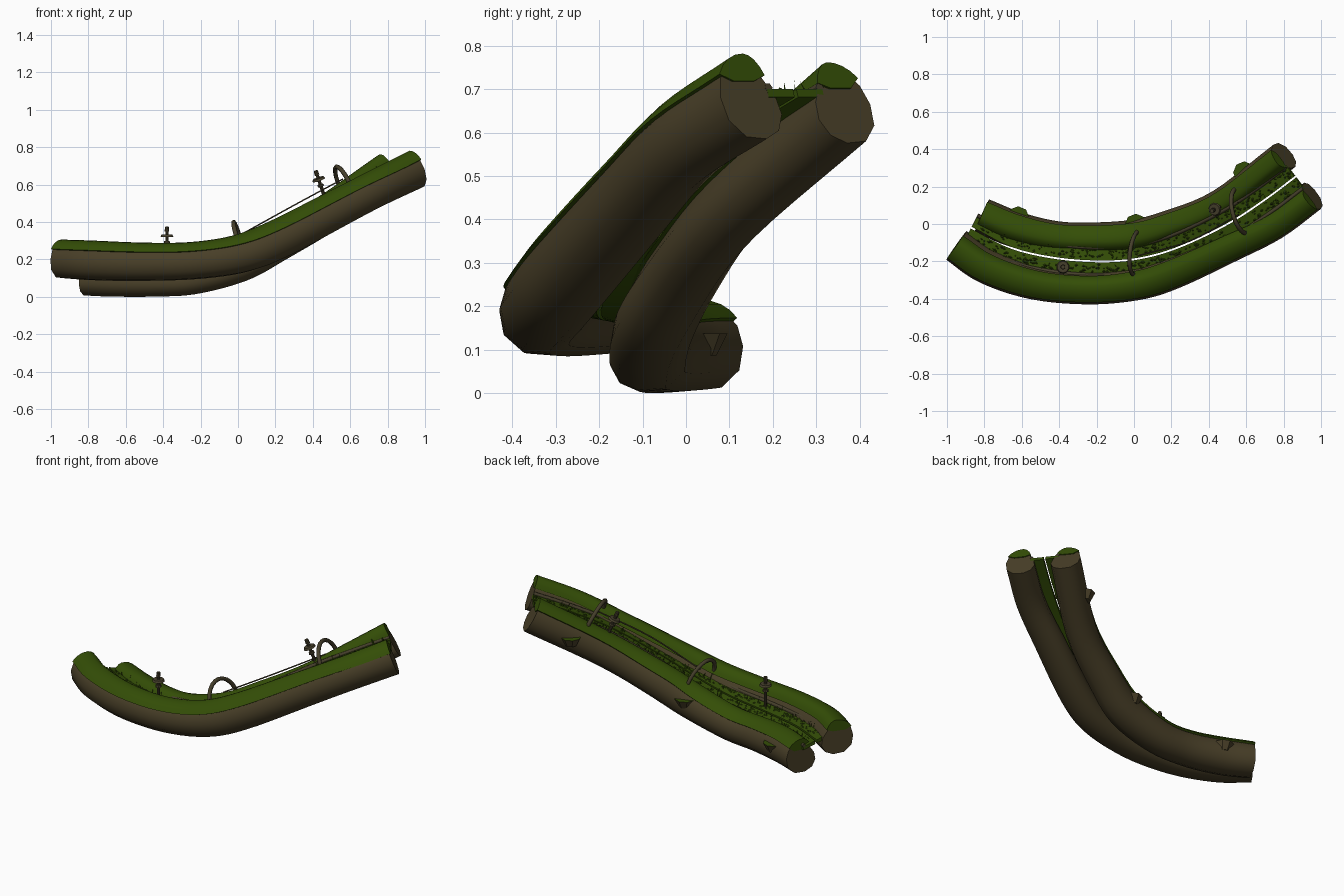
import bpy, bmesh, math, random
from mathutils import Vector

random.seed(4)
cube = bpy.data.objects.get("Cube")
if cube:
    bpy.data.objects.remove(cube, do_unlink=True)
UP = Vector((0, 0, 1))


def material(name, rgb):
    m = bpy.data.materials.new(name)
    m.use_nodes = True
    m.diffuse_color = (*rgb, 1)
    bsdf = m.node_tree.nodes["Principled BSDF"]
    bsdf.inputs["Base Color"].default_value = (*rgb, 1)
    bsdf.inputs["Roughness"].default_value = 0.9
    return m


bark = material("bark", (0.066, 0.05, 0.021))
moss = material("moss", (0.034, 0.076, 0.002))
turf = material("dark_turf", (0.024, 0.05, 0.003))
vine = material("vine", (0.06, 0.049, 0.024))


def finish(name, bm, mats, angle=35):
    bmesh.ops.recalc_face_normals(bm, faces=bm.faces)
    mesh = bpy.data.meshes.new(name)
    bm.to_mesh(mesh)
    bm.free()
    for m in mats:
        mesh.materials.append(m)
    ob = bpy.data.objects.new(name, mesh)
    bpy.context.collection.objects.link(ob)
    bpy.ops.object.select_all(action='DESELECT')
    ob.select_set(True)
    bpy.context.view_layer.objects.active = ob
    bpy.ops.object.shade_smooth_by_angle(angle=math.radians(angle))
    return ob


def smooth_path(points, steps=5):
    """Spline through the given points."""
    p = [Vector(q) for q in points]
    p = [2 * p[0] - p[1]] + p + [2 * p[-1] - p[-2]]
    out = []
    for a, b, c, d in zip(p, p[1:], p[2:], p[3:]):
        for i in range(steps):
            t = i / steps
            out.append(b + (c - a) * t / 2 + (2 * a - 5 * b + 4 * c - d) * t * t / 2
                       + (3 * b - a - 3 * c + d) * t ** 3 / 2)
    return out + [p[-2]]


def frames(path):
    """Centre, sideways and upward direction at each path point."""
    out = []
    for i, c in enumerate(path):
        t = (path[min(i + 1, len(path) - 1)] - path[max(i - 1, 0)]).normalized()
        side = UP.cross(t).normalized()
        out.append((c, side, t.cross(side)))
    return out


def loft(name, path, section, mat, angle=35):
    """Sweep a closed section(u) of (side, height) pairs along the path."""
    bm = bmesh.new()
    fr = frames(path)
    rings = [[bm.verts.new(c + s * a + h * b) for a, b in section(i / (len(fr) - 1))]
             for i, (c, s, h) in enumerate(fr)]
    for r, q in zip(rings, rings[1:]):
        for j in range(len(r)):
            k = (j + 1) % len(r)
            bm.faces.new((r[j], r[k], q[k], q[j]))
    bm.faces.new(rings[0])
    bm.faces.new(rings[-1])
    return finish(name, bm, [mat], angle)


def tube(name, points, radius, mat):
    cu = bpy.data.curves.new(name, 'CURVE')
    cu.dimensions = '3D'
    cu.bevel_depth, cu.bevel_resolution, cu.use_fill_caps = radius, 1, True
    sp = cu.splines.new('POLY')
    sp.points.add(len(points) - 1)
    for pt, q in zip(sp.points, points):
        pt.co = (*q, 1)
    cu.materials.append(mat)
    ob = bpy.data.objects.new(name, cu)
    bpy.context.collection.objects.link(ob)
    bpy.ops.object.select_all(action='DESELECT')
    ob.select_set(True)
    bpy.context.view_layer.objects.active = ob
    bpy.ops.object.convert(target='MESH')


front = smooth_path([(-.945, -.11, .2), (-.78, -.22, .192), (-.53, -.305, .185),
                     (-.25, -.333, .19), (0, -.31, .225), (.2, -.25, .30),
                     (.5, -.115, .455), (.74, 0, .58), (.945, .15, .68)])
back = smooth_path([(-.815, .04, .108), (-.65, -.03, .104), (-.45, -.078, .1),
                    (-.25, -.09, .11), (0, -.078, .18), (.2, -.02, .285),
                    (.47, .1, .44), (.8, .355, .665)])
middle = smooth_path([(-.87, -.02, .195), (-.65, -.13, .185), (-.4, -.185, .187),
                      (-.15, -.2, .21), (.05, -.18, .275), (.25, -.12, .38),
                      (.5, .0, .525), (.7, .13, .625), (.86, .25, .7)])


def ring(radius, start, end, n):
    return [(radius * math.cos(math.radians(start + (end - start) * i / n)),
             radius * math.sin(math.radians(start + (end - start) * i / n)))
            for i in range(n + 1)]


# Two curved logs: broad below, narrow on the walkway side, moss along the crest
TRUNK = [(-.086, .048), (-.1, 0), (-.09, -.055), (-.045, -.095), (.02, -.1), (.066, -.08),
         (.088, -.04), (.08, .005), (.048, .05), (.015, .092), (-.045, .087)]
for label, path, inward, edge in (("front", front, 1, 148), ("back", back, -1, 142)):
    def taper(u):
        return inward * (1 - 0.13 * u ** 4)

    def trunk(u):
        k = 1 + 0.03 * math.sin(13 * u)
        return [(a * taper(u) * k, b * k) for a, b in TRUNK]

    def blanket(u):
        r = 0.106 + 0.003 * math.sin(13 * u)
        arc = [(a * 0.62 if a > 0 else a, b) for a, b in ring(r, 30, edge, 8)]
        return [(a * taper(u), b) for a, b in arc + [(-.05, .04), (.02, .04)]]

    loft(label + "_log", path, trunk, bark, angle=75)
    first = path[0] + (path[0] - path[1]).normalized() * 0.005
    last = path[-1] + (path[-1] - path[-2]).normalized() * 0.005
    loft(label + "_log_moss", [first] + path[1:-1] + [last], blanket, moss, angle=40)


# Walkway of two mossy strips with a slit between them, edged by roots
def bank(u):
    return -0.3 * max(0, 1 - 1.6 * u)


for label, sgn in (("front", -1), ("back", 1)):
    def strip(u):
        a, b, k = sgn * 0.005, sgn * 0.08, bank(u)
        return [(a, a * k), (b, b * k), (b, b * k - 0.02), (a, a * k - 0.02)]

    def root(u):
        return [(sgn * 0.074 + a, sgn * 0.074 * bank(u) + 0.004 + b)
                for a, b in ring(0.011, 0, 300, 5)]

    loft(label + "_walkway", middle, strip, moss)
    loft(label + "_edge_root", middle, root, vine, angle=70)

# Small grass blades and dark tufts scattered on the walkway
bm = bmesh.new()
fr = frames(middle)
for i in range(420):
    k = random.randrange(1, len(fr) - 1)
    c, s, h = fr[k]
    off = random.choice((-1, 1)) * random.uniform(0.016, 0.062)
    along = (fr[k + 1][0] - c) * random.random()
    base = c + along + s * off + h * (off * bank(k / (len(fr) - 1)))
    if i % 6 == 0:
        tip = h * random.uniform(0.02, 0.04) + s * random.uniform(-.015, .015)
        width = 0.003
    else:
        tip, width = h * 0.006, random.uniform(0.005, 0.012)
    d = along.normalized() * width
    e = s * width * 0.7
    foot = [bm.verts.new(base + v) for v in (d, e, -d, -e)]
    top = bm.verts.new(base + tip)
    for j in range(4):
        f = bm.faces.new((foot[j], foot[(j + 1) % 4], top))
        f.material_index = i % 2
finish("walkway_grass", bm, [moss, turf], 10)


# Vine hoops bridging the two logs
def hoop(name, a, b, rise):
    a, b, rise = Vector(a), Vector(b), Vector(rise)
    pts = [(a + b) / 2 + (a - b) / 2 * math.cos(t) + rise * math.sin(t)
           for t in (math.pi * (i / 14 * 1.2 - 0.1) for i in range(15))]
    tube(name, pts, 0.012, vine)


hoop("middle_hoop", (.0, -.27, .29), (.025, -.04, .27), (-.035, 0, .12))
hoop("upper_hoop", (.6, -.05, .6), (.55, .19, .57), (-.05, 0, .11))

# Thin strand above the steep part
tube("strand", smooth_path([(.02, -.17, .335), (.3, -.09, .49), (.56, .05, .63)]), 0.004, vine)


# Sprouts: a stem carrying a flat disc, a collar and a bud
def sprout(name, base, tip):
    base, tip = Vector(base), Vector(tip)
    axis = tip - base
    turn = axis.to_track_quat('Z', 'Y').to_matrix().to_4x4()
    bm = bmesh.new()
    for at, radius, depth in ((.5, .01, axis.length), (.55, .018, .012),
                              (.74, .036, .012), (.93, .013, .024)):
        new = bmesh.ops.create_cone(bm, cap_ends=True, segments=10, radius1=radius,
                                    radius2=radius * 0.85, depth=depth, matrix=turn)
        bmesh.ops.translate(bm, verts=new["verts"], vec=base + axis * at)
    finish(name, bm, [vine])


sprout("lower_sprout", (-.38, -.23, .19), (-.38, -.23, .375))
sprout("upper_sprout", (.475, .1, .5), (.415, .07, .675))

# Bracket fungi on the outer side of the back log, mossy on top
for i, spot in enumerate([(-.62, .035, .112), (.01, -.005, .2), (.59, .275, .53)]):
    bm = bmesh.new()
    bmesh.ops.create_cone(bm, cap_ends=True, segments=8, radius1=.035, radius2=.06, depth=.05)
    bmesh.ops.translate(bm, verts=bm.verts, vec=spot)
    bm.normal_update()
    for f in bm.faces:
        f.material_index = 1 if f.normal.z > 0.9 else 0
    finish("bracket_fungus_%d" % (i + 1), bm, [bark, moss])
